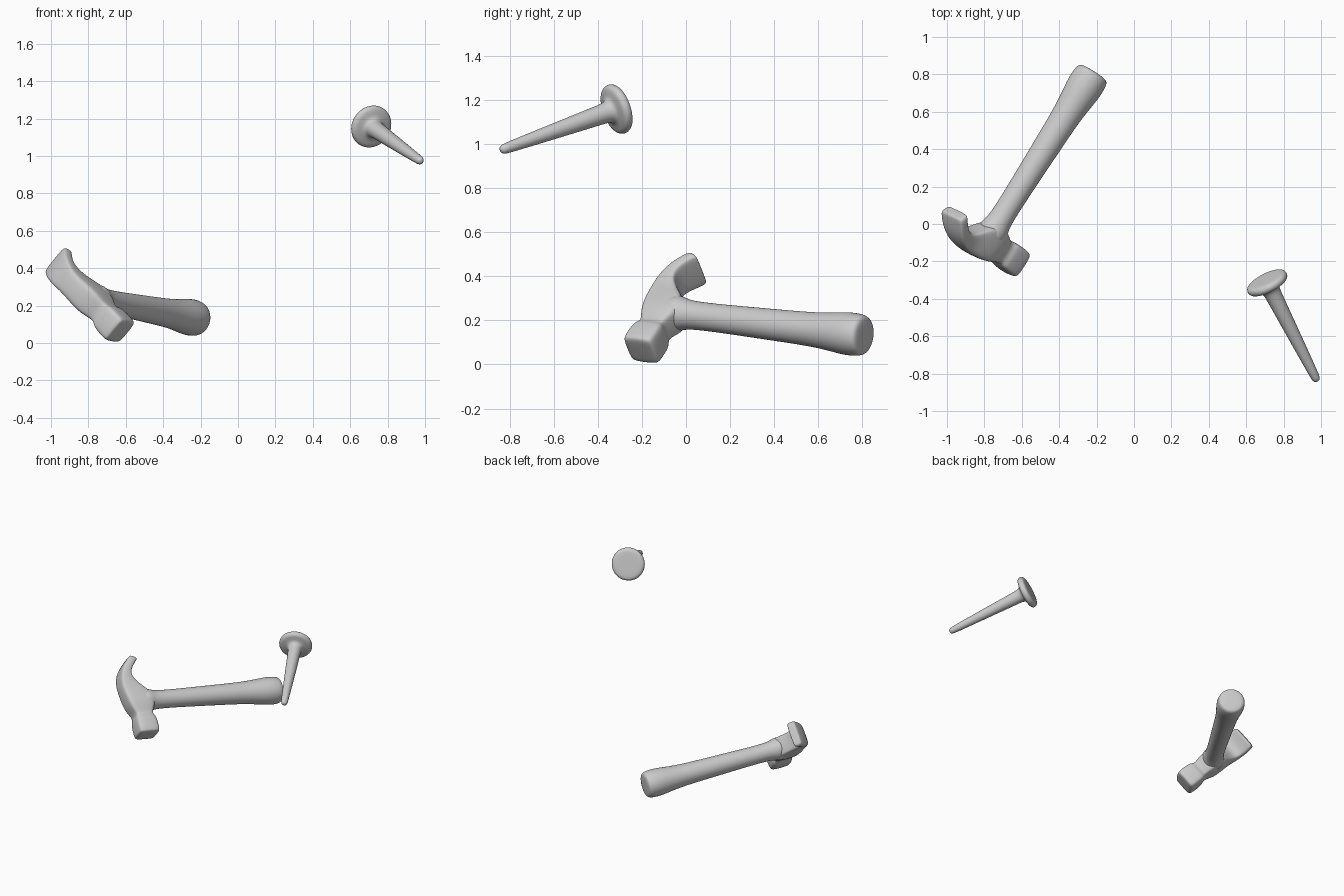
import bpy, bmesh, math
from mathutils import Vector

if "Cube" in bpy.data.objects:
    bpy.data.objects.remove(bpy.data.objects["Cube"])


def loft(name, rings, levels):
    """Skin a list of equal-length point rings, cap both ends, smooth it."""
    bm = bmesh.new()
    rows = [[bm.verts.new(p) for p in ring] for ring in rings]
    n = len(rows[0])
    for a, b in zip(rows, rows[1:]):
        for i in range(n):
            j = (i + 1) % n
            bm.faces.new((a[i], a[j], b[j], b[i]))
    bm.faces.new(rows[0])
    bm.faces.new(rows[-1])
    bmesh.ops.recalc_face_normals(bm, faces=bm.faces)
    mesh = bpy.data.meshes.new(name)
    bm.to_mesh(mesh)
    bm.free()
    for p in mesh.polygons:
        p.use_smooth = True
    ob = bpy.data.objects.new(name, mesh)
    bpy.context.collection.objects.link(ob)
    sub = ob.modifiers.new("smooth", 'SUBSURF')
    sub.levels = sub.render_levels = levels
    return ob


def turned(name, origin, axis, profile, sides=24):
    """Turn (radius, distance) profile points about an axis."""
    u = axis.orthogonal().normalized()
    v = axis.cross(u)
    rings = []
    for r, d in profile:
        rings.append([origin + axis * d
                      + r * (math.cos(t) * u + math.sin(t) * v)
                      for t in (2 * math.pi * k / sides for k in range(sides))])
    return loft(name, rings, 1)


# Hammer frame: H along handle, W across the head, M from claw to face
O = Vector((-0.784, -0.086, 0.237))
H = Vector((0.532, 0.84, -0.10)).normalized()
W = Vector((0.60, -0.30, 0.74))
W = (W - H * W.dot(H)).normalized()
M = H.cross(W)

# Handle with flared butt
turned("hammer_handle", O, H, [
    (0.06, -0.03), (0.088, 0.05), (0.073, 0.09), (0.065, 0.13), (0.064, 0.25),
    (0.069, 0.45), (0.074, 0.65), (0.078, 0.78), (0.086, 0.87), (0.097, 0.95),
    (0.099, 1.0), (0.096, 1.04), (0.088, 1.062), (0.07, 1.067), (0.03, 1.069)])


def section(out, inn, w, c=0.45):
    """Chamfered rectangle between an outer and inner (m, h) point."""
    a, b = (O + M * p[0] + H * p[1] for p in (out, inn))
    mid, s = (a + b) / 2, (b - a) / 2
    k = 1 - c * 0.5
    pts = [(-k, -1), (k, -1), (1, -k), (1, k), (k, 1), (-k, 1), (-1, k), (-1, -k)]
    return [mid + s * x + W * (w * y) for x, y in pts]


# Head: curved claw, body, neck and square striking face
loft("hammer_head", [
    section((-0.319, -0.008), (-0.300, 0.022), 0.062),
    section((-0.320, -0.020), (-0.290, 0.036), 0.090),
    section((-0.300, -0.040), (-0.270, 0.016), 0.093),
    section((-0.245, -0.088), (-0.215, -0.030), 0.086),
    section((-0.175, -0.118), (-0.165, -0.032), 0.076),
    section((-0.110, -0.125), (-0.105, 0.020), 0.070),
    section((-0.050, -0.120), (-0.050, 0.085), 0.076),
    section((0.020, -0.108), (0.030, 0.102), 0.080),
    section((0.070, -0.090), (0.075, 0.085), 0.072),
    section((0.115, -0.066), (0.115, 0.062), 0.062),
    section((0.140, -0.072), (0.140, 0.072), 0.071),
    section((0.160, -0.080), (0.160, 0.080), 0.080),
    section((0.245, -0.082), (0.245, 0.082), 0.082),
    section((0.265, -0.074), (0.265, 0.074), 0.074),
    section((0.268, -0.045), (0.268, 0.045), 0.045)], 3)

# Nail: disc head and tapering shank with rounded tip
turned("nail", Vector((0.712, -0.314, 1.158)),
       Vector((0.433, -0.85, -0.302)).normalized(), [
    (0.04, -0.024), (0.095, -0.024), (0.110, -0.019), (0.118, -0.006),
    (0.118, 0.008), (0.110, 0.021), (0.092, 0.027), (0.062, 0.031),
    (0.050, 0.045), (0.046, 0.07), (0.044, 0.12), (0.035, 0.35), (0.025, 0.585),
    (0.022, 0.607), (0.014, 0.618), (0.005, 0.621)])
